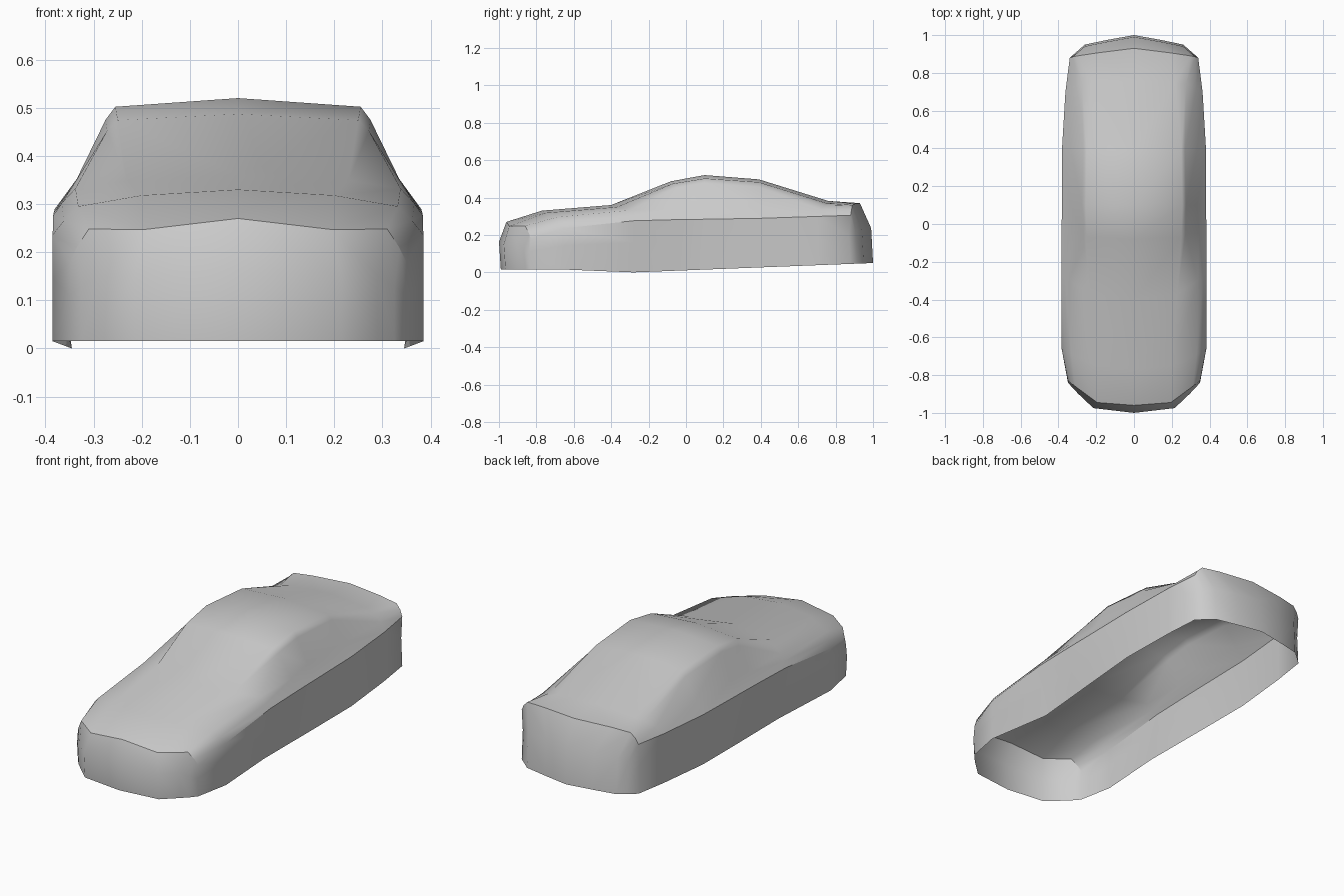
import bpy
import bmesh
from mathutils import Vector

default_cube = bpy.data.objects.get("Cube")
if default_cube:
    bpy.data.objects.remove(default_cube, do_unlink=True)


def make_material(name, value):
    material = bpy.data.materials.new(name)
    color = (value, value, value, 1.0)
    material.diffuse_color = color
    material.use_nodes = True
    shader = next(n for n in material.node_tree.nodes if n.type == "BSDF_PRINCIPLED")
    shader.inputs["Base Color"].default_value = color
    return material


# Lengthwise lines of the left half, nose to tail, as (x, y, z)
centre_line = [(0, -.96, .27), (0, -.77, .33), (0, -.4, .36), (0, -.08, .487),
               (0, .1, .52), (0, .39, .497), (0, .76, .382), (0, .93, .37)]
roof_edge = [(.195, -.945, .247), (.2, -.75, .318), (.23, -.37, .349), (.25, -.07, .474),
             (.255, .1, .502), (.25, .39, .482), (.22, .75, .37), (.2, .905, .367)]
pillar_line = [(.31, -.86, .248), (.332, -.69, .295), (.338, -.3, .332), (.272, -.05, .452),
               (.275, .1, .475), (.27, .39, .456), (.275, .74, .358), (.3, .89, .36)]
shoulder_line = [(.335, -.84, .21), (.362, -.67, .265), (.366, -.29, .302), (.345, -.05, .335),
                 (.335, .1, .352), (.335, .4, .352), (.33, .72, .335), (.325, .885, .335)]
belt_line = [(.35, -.83, .18), (.385, -.65, .236), (.384, -.28, .276), (.383, -.05, .282),
             (.382, .1, .284), (.381, .4, .289), (.363, .7, .299), (.34, .88, .305)]
lines = [centre_line, roof_edge, pillar_line, shoulder_line, belt_line]

# Plan of the open lower edge, from nose centre round the side to tail centre
lower_plan = [(0, -.99), (.215, -.965), (.29, -.895), (.325, -.86), (.35, -.83),
              (.385, -.65), (.345, -.28), (.357, -.05), (.365, .1), (.379, .4),
              (.36, .7), (.34, .88), (.3, .915), (.26, .95), (.14, .975), (0, 1)]


def sill_height(y):
    """The lower edge dips ahead of the doors and rises to the tail."""
    if y < -.28:
        return .015 * min(1, (-.28 - y) / .37)
    return .05 * (y + .28) / 1.28


def add_strip(bm, upper, lower):
    for i in range(len(upper) - 1):
        bm.faces.new((upper[i], lower[i], lower[i + 1], upper[i + 1]))


def make_body(material):
    bm = bmesh.new()

    # Bonnet, cabin and boot skin
    grid = [[bm.verts.new(point) for point in line] for line in lines]
    for upper, lower in zip(grid, grid[1:]):
        add_strip(bm, upper, lower)

    # Rim of the skin: nose edge, belt, then tail edge
    nose_edge = [line[0] for line in grid]
    tail_edge = [line[-1] for line in reversed(grid)]
    rim = nose_edge + grid[-1][1:-1] + tail_edge

    # Bumper and side walls, with a soft bulge at half height
    middle, bottom = [], []
    for top, (x, y) in zip(rim, lower_plan):
        low = Vector((x, y, sill_height(y)))
        half = low.lerp(top.co, .58)
        if top in nose_edge:
            half.x, half.y = x, y * 1.01
        elif top in tail_edge:
            half.x, half.y = x, y * .99
        middle.append(bm.verts.new(half))
        bottom.append(bm.verts.new(low))
    add_strip(bm, rim, middle)
    add_strip(bm, middle, bottom)

    # Outward normals and smooth shading
    bmesh.ops.recalc_face_normals(bm, faces=bm.faces)
    crown = max(bm.faces, key=lambda face: face.calc_center_median().z)
    crown.normal_update()
    if crown.normal.z < 0:
        bmesh.ops.reverse_faces(bm, faces=bm.faces)
    for face in bm.faces:
        face.smooth = True

    # Crisp rim, blended only at the front wheel arch, and crisp wing crease
    creases = list(zip(rim, rim[1:]))
    creases.remove((grid[-1][0], grid[-1][1]))
    creases.append((grid[2][1], grid[2][2]))
    for first, second in creases:
        edge = bm.edges.get((first, second))
        if edge:
            edge.smooth = False

    mesh = bpy.data.meshes.new("car_body_shell")
    bm.to_mesh(mesh)
    bm.free()
    mesh.materials.append(material)
    body = bpy.data.objects.new("car_body_shell", mesh)
    bpy.context.collection.objects.link(body)

    # Right half
    mirror = body.modifiers.new("Mirror", "MIRROR")
    mirror.use_axis[0] = True
    mirror.use_clip = True
    return body


make_body(make_material("plain grey", .6))
